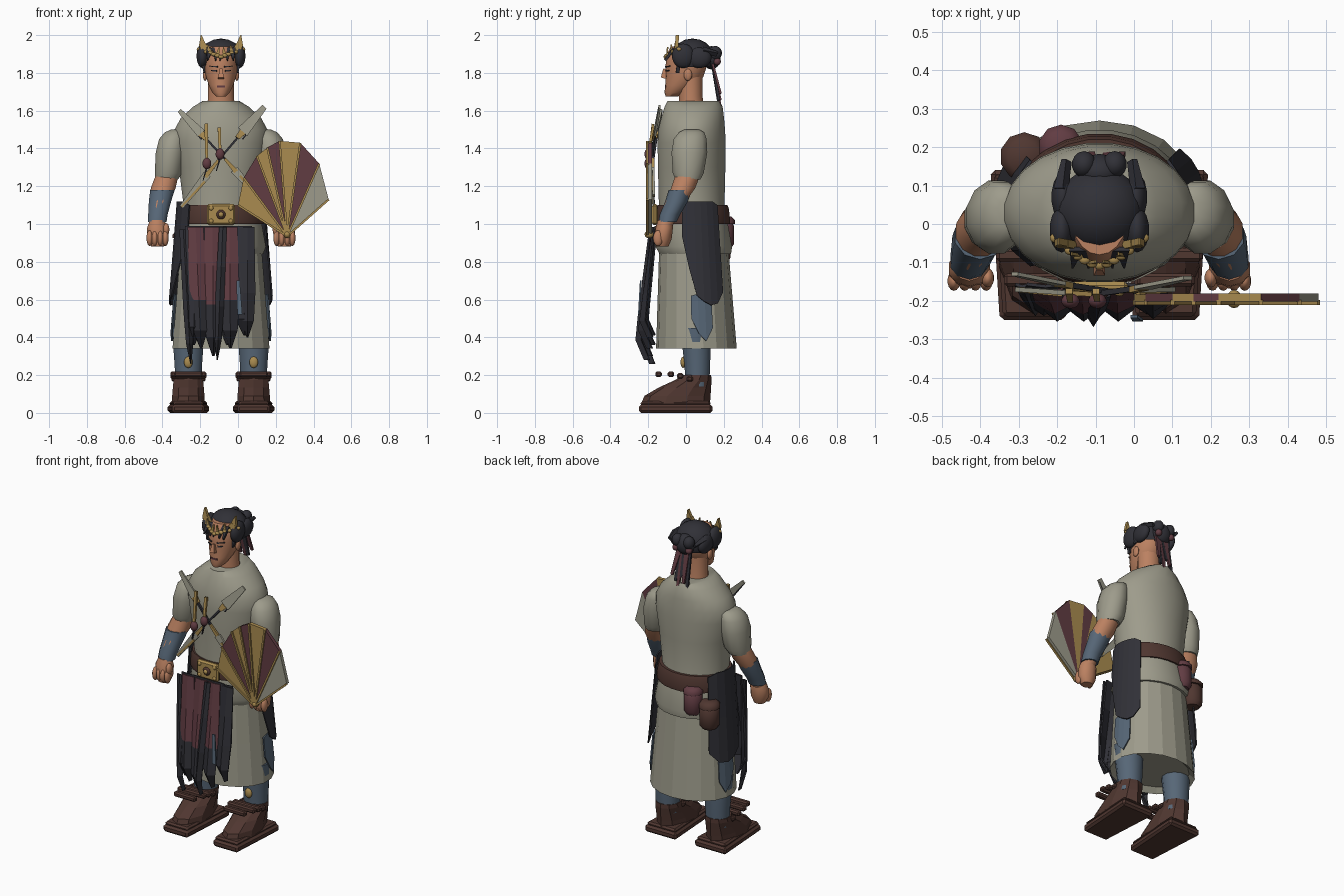
import bpy, bmesh, math, random
from mathutils import Vector

random.seed(3)
if "Cube" in bpy.data.objects:
    bpy.data.objects.remove(bpy.data.objects["Cube"])
CX = -0.09  # body centre line


def colour(name, rgb):
    m = bpy.data.materials.new(name)
    m.diffuse_color = (*rgb, 1)
    m.use_nodes = True
    b = m.node_tree.nodes["Principled BSDF"]
    b.inputs["Base Color"].default_value = (*rgb, 1)
    b.inputs["Roughness"].default_value = 0.9
    return m


cloth = colour("olive cloth", (0.34, 0.33, 0.26))
skin = colour("skin", (0.50, 0.22, 0.12))
black = colour("charcoal", (0.03, 0.03, 0.038))
maroon = colour("maroon", (0.12, 0.045, 0.055))
brown = colour("leather brown", (0.08, 0.038, 0.03))
gold = colour("gold", (0.40, 0.26, 0.08))
blue = colour("slate blue", (0.095, 0.135, 0.185))


def finish(name, bm, mats, smooth=False, thick=0, bevel=0):
    bmesh.ops.recalc_face_normals(bm, faces=bm.faces)
    me = bpy.data.meshes.new(name)
    bm.to_mesh(me)
    bm.free()
    for m in mats if isinstance(mats, list) else [mats]:
        me.materials.append(m)
    ob = bpy.data.objects.new(name, me)
    bpy.context.collection.objects.link(ob)
    if smooth:
        me.polygons.foreach_set("use_smooth", [True] * len(me.polygons))
        me.set_sharp_from_angle(angle=math.radians(50))
    if thick:
        ob.modifiers.new("thickness", 'SOLIDIFY').thickness = thick
    if bevel:
        ob.modifiers.new("bevel", 'BEVEL').width = bevel


def loft(name, rings, mat, n=16, smooth=True):
    """Stack of ellipses given as (x, y, z, rx, ry)."""
    bm = bmesh.new()
    angles = [2 * math.pi * (i + 0.5) / n for i in range(n)]
    rows = [[bm.verts.new((x + rx * math.cos(a), y + ry * math.sin(a), z)) for a in angles]
            for x, y, z, rx, ry in rings]
    for lo, hi in zip(rows, rows[1:]):
        for i in range(n):
            j = (i + 1) % n
            bm.faces.new((lo[i], lo[j], hi[j], hi[i]))
    bm.faces.new(rows[0])
    bm.faces.new(rows[-1])
    finish(name, bm, mat, smooth)


def ball(name, pos, size, mat, cut=None):
    bm = bmesh.new()
    bmesh.ops.create_uvsphere(bm, u_segments=14, v_segments=9, radius=1)
    for v in bm.verts:
        v.co = Vector(pos) + v.co * Vector(size)
    if cut is not None:
        bmesh.ops.bisect_plane(bm, geom=bm.verts[:] + bm.edges[:] + bm.faces[:],
                               plane_co=(0, 0, cut), plane_no=(0, 0, -1), clear_outer=True)
    finish(name, bm, mat, True)


def bar(name, p, q, w0, w1, depth, mat):
    """Tapered flat bar from p to q."""
    p, q = Vector(p), Vector(q)
    d = (q - p).normalized()
    side = d.cross(Vector((0, 1, 0))).normalized()
    up = d.cross(side)
    bm = bmesh.new()
    ends = [[bm.verts.new(c + side * w * s + up * depth * t / 2)
             for s, t in ((-.5, -1), (.5, -1), (.5, 1), (-.5, 1))] for c, w in ((p, w0), (q, w1))]
    bm.faces.new(ends[0])
    bm.faces.new(ends[1])
    for i in range(4):
        j = (i + 1) % 4
        bm.faces.new((ends[0][i], ends[0][j], ends[1][j], ends[1][i]))
    finish(name, bm, mat)


def box(name, pos, size, mat, bevel=0.01, toe=1):
    """Bevelled box, its front end narrowed by the toe factor."""
    bm = bmesh.new()
    bmesh.ops.create_cube(bm, size=1)
    for v in bm.verts:
        if v.co.y < 0:
            v.co.x *= toe
        v.co = Vector(pos) + v.co * Vector(size)
    finish(name, bm, mat, bevel=bevel)


def hip(z, grow=0.0):
    """Ring of the skirt at a height."""
    t = (1.1 - z) / 0.75
    return (CX, 0.035 + 0.02 * t, z, 0.2 + 0.06 * t + grow, 0.17 + 0.043 * t + grow)


def patch(name, side, a0, a1, tops, hems, grow, mat):
    """Cloth piece wrapped round the hip with a ragged hem."""
    bm = bmesh.new()
    cols = []
    for i, (top, hem) in enumerate(zip(tops, hems)):
        a = math.radians(a0 + (a1 - a0) * i / (len(tops) - 1))
        col = []
        for k in range(5):
            x, y, z, rx, ry = hip(top + (hem - top) * k / 4, grow)
            col.append(bm.verts.new((x + side * rx * math.cos(a), y + ry * math.sin(a), z)))
        cols.append(col)
    for c, d in zip(cols, cols[1:]):
        for k in range(4):
            bm.faces.new((c[k], d[k], d[k + 1], c[k + 1]))
    finish(name, bm, mat, thick=0.008)


# Tunic, skirt and belt
loft("tunic", [(CX, .05, .84, .225, .19), hip(.88, .022), hip(1.0, .01), (CX, .03, 1.1, .2, .175),
               (CX, .03, 1.3, .225, .18), (CX, .03, 1.43, .25, .182), (CX, .03, 1.5, .248, .178),
               (CX, .035, 1.56, .215, .168), (CX, .04, 1.62, .15, .155), (CX, .04, 1.65, .1, .14)], cloth, 24)
loft("skirt", [hip(.37, -.03), hip(.34), hip(.6), hip(1.0)], cloth, 18, False)
loft("belt", [hip(1.0, .02), hip(1.02, .024), hip(1.08, .022), hip(1.1, .016)], brown, 24)
box("buckle", (CX, -.165, 1.05), (.15, .03, .11), gold)
ball("buckle_boss", (CX, -.182, 1.05), (.025, .012, .025), brown)
ball("buckle_stud", (CX, -.19, 1.05), (.014, .012, .014), gold)
for sx in (-1, 1):
    for sz in (-1, 1):
        ball("buckle_rivet", (CX + sx * .052, -.18, 1.05 + sz * .034), (.012, .008, .012), gold)

# Side drapes and lower patches
for s, front in ((-1, -44), (1, -16)):
    patch("side_drape", s, front, 40, [1.1, 1.12, 1.12, 1.12, 1.12, 1.12, 1.1],
          [.93, .76, .62, .59, .57, .58, .64], .036, black)
    patch("lower_patch", s, -6, 24, [.62, .63, .63, .62], [.5, .42, .38, .45], .014, blue)


# Pleated front strips: upper cloth colour, dark below a height
def strip(x0, x1, w, top, tip, mat, dark_below, push):
    bm = bmesh.new()
    rows = []
    for t, f in ((0, .9), (.3, 1), (.6, 1.05), (.85, .85), (1, .12)):
        z = top + (tip - top) * t
        y = -.168 - .05 * min(1, (top - z) / .55) - push + (.045 if t == 1 else 0)
        x = x0 + (x1 - x0) * t
        rows.append([bm.verts.new((x + k * w * f / 2, y - (.03 * min(1, t + .2) if k == 0 else 0), z))
                     for k in (-1, 0, 1)])
    for a, b in zip(rows, rows[1:]):
        for k in range(2):
            f = bm.faces.new((a[k], a[k + 1], b[k + 1], b[k]))
            f.material_index = int(f.calc_center_median().z < dark_below)
    finish("front_strip", bm, [mat, black], thick=0.008)


for i in range(4):
    x = -.23 + i * .085
    strip(x, x + .005 * (i - 1), .11, .99, .36 + .05 * (i % 2), black, 0, -.008)
for x0, x1, tip in ((-.225, -.195, .34), (-.135, -.13, .3), (-.045, -.04, .34)):
    strip(x0, x1, .092, .985, tip, maroon, .52, .006)
strip(-.08, -.11, .045, .985, .28, black, 0, .02)
strip(.05, .05, .08, .985, .4, black, 0, .004)
strip(-.29, -.25, .045, .97, .26, black, 0, -.008)
bar("blue_ribbon", (-.0, -.24, .7), (.01, -.25, .52), .018, .026, .008, blue)

# Hip pouches
for name, x, z, r, m in (("brown_pouch", -.285, .88, .06, brown), ("maroon_pouch", -.19, .955, .055, maroon)):
    y = .175 if x < -.2 else .2
    loft(name, [(x, y, z - .085, r * .7, r * .7), (x, y, z - .06, r, r), (x, y, z + .035, r, r),
                (x, y, z + .05, r * .8, r * .8)], m, 10)
    loft(name + "_lid", [(x, y, z + .045, r * 1.06, r * 1.06), (x, y, z + .065, r * 1.06, r * 1.06),
                         (x, y, z + .085, r * .7, r * .7)], m, 10)

# Arms and legs, mirrored about the body centre
for s in (-1, 1):
    def at(rings):
        return [(CX + s * d, *rest) for d, *rest in rings]
    loft("sleeve", at([(.288, .01, 1.235, .062, .068), (.278, .012, 1.27, .075, .085), (.268, .018, 1.38, .08, .098),
                       (.256, .022, 1.45, .074, .09), (.245, .03, 1.485, .055, .07), (.235, .03, 1.5, .03, .04)]), cloth, 12)
    loft("forearm", at([(.34, -.11, .99, .04, .04), (.33, -.07, 1.09, .05, .05),
                        (.306, -.015, 1.19, .068, .066), (.285, .01, 1.26, .062, .068)]), skin, 12)
    loft("bracer", at([(.338, -.098, 1.01, .052, .048), (.334, -.085, 1.05, .054, .054),
                       (.323, -.05, 1.12, .062, .06), (.31, -.03, 1.18, .068, .062)]), blue, 10)
    loft("palm", at([(.335, -.125, .88, .035, .032), (.338, -.122, .92, .056, .046),
                     (.338, -.115, .98, .056, .046), (.338, -.11, 1.02, .04, .038)]), skin, 10)
    for k in range(4):
        ball("finger", (CX + s * (.294 + k * .028), -.148, .925), (.017, .026, .042), skin)
    ball("thumb", (CX + s * .29, -.14, .97), (.017, .025, .035), skin)
    fx = CX + s * .173
    loft("leg", [(fx, .06, .14, .07, .065), (fx, .06, .25, .075, .07), (fx, .055, .36, .083, .078),
                 (fx, .05, .45, .088, .08)], blue, 12)
    ball("shin_ornament", (fx, -.015, .268), (.024, .014, .03), gold)
    # Footwear
    box("sole", (fx, -.055, .022), (.22, .39, .044), brown, .012, .78)
    box("welt", (fx, -.055, .05), (.2, .37, .025), brown, .01, .78)
    loft("shoe", [(fx, -.055, .05, .092, .182), (fx, -.045, .09, .09, .175), (fx, -.005, .135, .086, .138),
                  (fx, .04, .175, .082, .095), (fx, .055, .2, .078, .078)], brown, 10, False)
    for y, z, w in ((-.145, .205, .15), (-.08, .205, .19), (-.03, .195, .19), (.02, .18, .18)):
        box("shoe_strap", (fx, y, z), (w, .034, .03), brown, .008)

# Neck and head
loft("neck", [(CX, .03, 1.6, .078, .07), (CX, .025, 1.68, .07, .064), (CX, .025, 1.78, .07, .064)], skin, 12)
loft("head", [(CX, -.075, 1.675, .026, .032), (CX, -.06, 1.695, .046, .054), (CX, -.03, 1.735, .066, .08),
              (CX, -.008, 1.78, .081, .1), (CX, 0, 1.83, .088, .108), (CX, .005, 1.89, .088, .11),
              (CX, .01, 1.94, .07, .09)], skin, 18)
bar("nose", (CX, -.106, 1.82), (CX, -.12, 1.772), .014, .03, .028, skin)
bar("lips", (CX - .022, -.107, 1.728), (CX + .022, -.107, 1.728), .01, .01, .01, maroon)
for s in (-1, 1):
    bar("eye", (CX + s * .022, -.104, 1.81), (CX + s * .05, -.09, 1.812), .008, .005, .01, black)
    bar("eyebrow", (CX + s * .018, -.107, 1.832), (CX + s * .06, -.086, 1.836), .007, .004, .01, black)
    ball("ear", (CX + s * .084, .01, 1.79), (.012, .022, .032), skin)

# Hair, bun and hanging ribbons
ball("hair", (CX, .035, 1.878), (.12, .114, .104), black, 1.83)
for s in (-1, 1):
    ball("side_lock", (CX + s * .098, -.015, 1.89), (.032, .06, .065), black)
    ball("back_lock", (CX + s * .095, .07, 1.88), (.03, .065, .055), black)
    bar("sideburn", (CX + s * .096, -.035, 1.87), (CX + s * .088, -.045, 1.8), .026, .006, .02, black)
    bar("hair_pin", (CX + s * .1, .09, 1.92), (CX + s * .085, .165, 1.9), .03, .015, .025, black)
    ball("bun_loop", (CX + s * .04, .155, 1.905), (.032, .035, .038), black)
    ball("bun_flower", (CX + s * .045, .165, 1.86), (.02, .02, .02), maroon)
for k in range(5):
    x = CX - .06 + k * .03
    bar("fringe", (x, -.065, 1.93), (x + random.uniform(-.02, .02), -.11, 1.866), .036, .004, .014, black)
ball("bun", (CX, .135, 1.88), (.062, .048, .062), black)
for k in range(6):
    x = CX - .05 + k * .02
    bar("hair_ribbon", (x * .6 + CX * .4, .135, 1.87), (x + .01, .175 + .008 * (k % 2), 1.62 + .035 * (k % 3)),
        .036, .016, .012, maroon if k % 2 else black)

# Crown: a dipping beaded band with leaves and two horns
for k in range(-6, 7):
    t = abs(k) / 6
    p = (CX + .114 * k / 6, -.106 + .07 * t ** 1.5, 1.885 + .04 * t)
    ball("crown_bead", p, (.015, .013, .011), gold)
    if k % 2:
        bar("crown_leaf", p, (p[0] + random.uniform(-.015, .015), p[1] + .004, p[2] + .045), .022, .004, .008, gold)
for s in (-1, 1):
    bar("crown_horn_base", (CX + s * .08, -.055, 1.91), (CX + s * .098, -.05, 1.95), .045, .036, .02, gold)
    bar("crown_horn", (CX + s * .098, -.05, 1.945), (CX + s * .105, -.045, 2.0), .038, .004, .018, gold)

# Crossed blades, straps and tasselled sticks on the chest
for tip, mid, end, w in (((.14, -.14, 1.62), (-.07, -.185, 1.38), (-.3, -.17, 1.09), .065),
                         ((-.31, -.13, 1.6), (-.1, -.175, 1.38), (.1, -.17, 1.15), .05)):
    tip, mid, end = Vector(tip), Vector(mid), Vector(end)
    near = tip.lerp(mid, .55)
    bar("blade", near, tip, w, w * .45, .01, cloth)
    bar("blade_edge", near - Vector((0, 0, w * .6)), tip - Vector((0, 0, w * .3)), .007, .005, .008, black)
    bar("blade_collar", near, near.lerp(mid, .3), .036, .024, .016, gold)
    bar("blade_grip", near, mid.lerp(end, .15), .011, .011, .014, black)
    bar("sheath", mid.lerp(end, .15), mid.lerp(end, .45), .014, .024, .012, gold)
    bar("sheath_end", mid.lerp(end, .4), end, .044, .022, .012, cloth)
    bar("sheath_trim", mid.lerp(end, .5) + Vector((.01, -.005, -.01)), end, .014, .008, .014, gold)
for x, z0, z1 in ((-.165, 1.32, 1.53), (-.095, 1.37, 1.51)):
    bar("stick", (x, -.2, z0), (x - .004, -.175, z1), .014, .018, .014, gold)
    ball("tassel_knob", (x, -.2, z0), (.024, .02, .03), maroon)
    bar("tassel", (x, -.2, z0 - .02), (x - .02, -.19, z0 - .09), .01, .004, .01, black)

# Open fan held in the left hand, ribs on its front
pivot = (.26, .935)
rim = [(0, 1.1), (.03, 1.245), (.1, 1.36), (.155, 1.405), (.22, 1.44), (.33, 1.43), (.43, 1.32), (.48, 1.13)]
panels = (gold, maroon, gold, maroon, gold, maroon, cloth)
for a, b, m in zip(rim, rim[1:], panels):
    bm = bmesh.new()
    f = bm.faces.new([bm.verts.new((x, -.18, z)) for x, z in (pivot, a, b)])
    ext = bmesh.ops.extrude_face_region(bm, geom=[f])
    for v in ext["geom"]:
        if isinstance(v, bmesh.types.BMVert):
            v.co.y -= .022
    finish("fan_panel", bm, m)
for x, z in rim:
    bar("fan_rib", (pivot[0], -.204, pivot[1]), (x, -.204, z), .011, .011, .014, gold)
ball("fan_pivot", (pivot[0], -.195, .945), (.02, .024, .02), gold)
